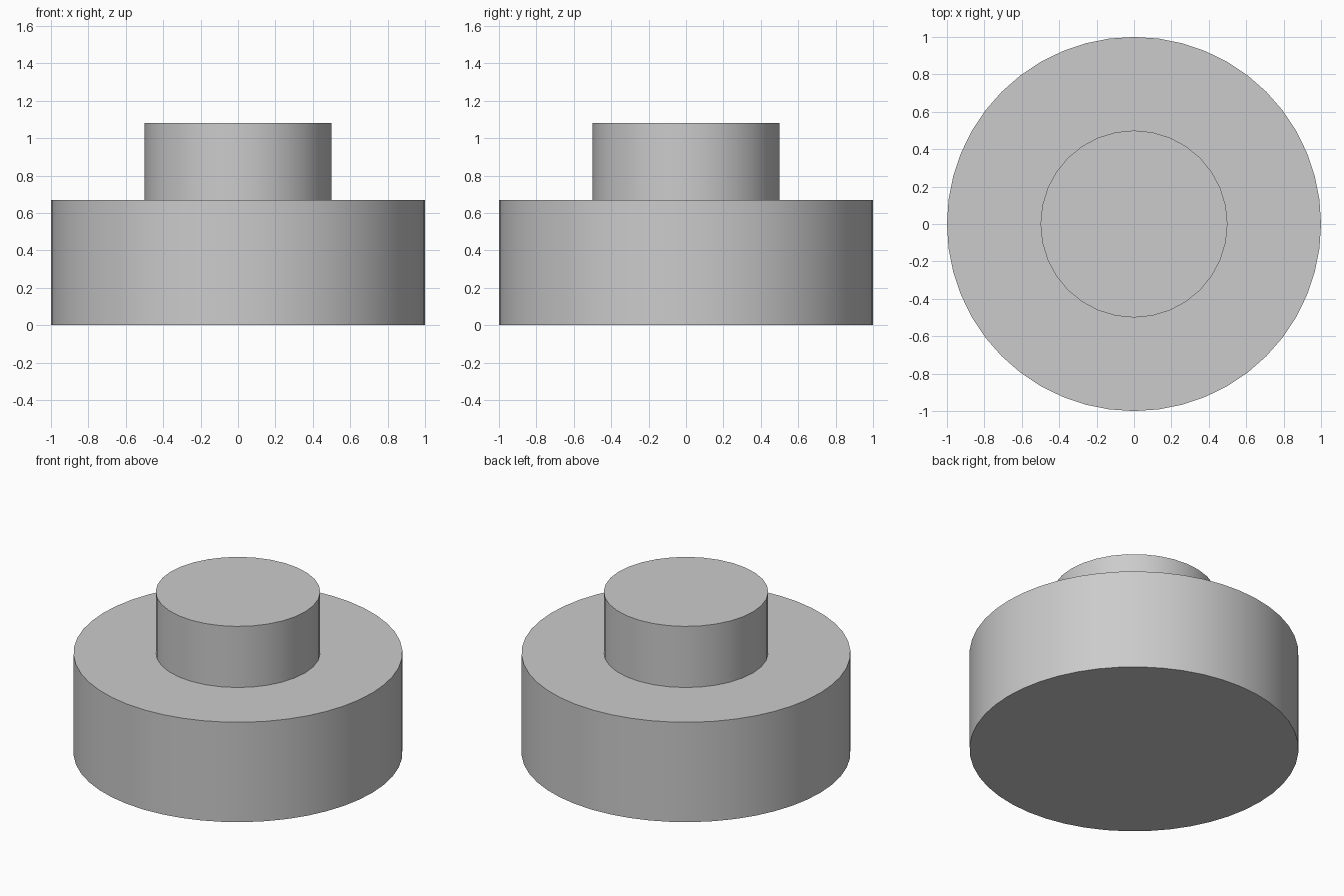
import bpy
import math

cube = bpy.data.objects.get("Cube")
if cube:
    bpy.data.objects.remove(cube, do_unlink=True)

# Plain grey for the whole model
grey = bpy.data.materials.new("light_grey")
grey.use_nodes = True
colour = (0.6, 0.6, 0.6, 1)
grey.diffuse_color = colour
grey.node_tree.nodes["Principled BSDF"].inputs["Base Color"].default_value = colour


def disc(name, radius, bottom, top, sides):
    """Upright capped cylinder between two heights."""
    bpy.ops.mesh.primitive_cylinder_add(
        vertices=sides, radius=radius, depth=top - bottom,
        location=(0, 0, (bottom + top) / 2))
    obj = bpy.context.object
    obj.name = name
    obj.data.materials.append(grey)
    bpy.ops.object.shade_smooth_by_angle(angle=math.radians(30))
    return obj


# Wide base and the narrower knob on top of it
disc("base", 1.0, 0.0, 0.67, 48)
disc("knob", 0.5, 0.67, 1.08, 32)
